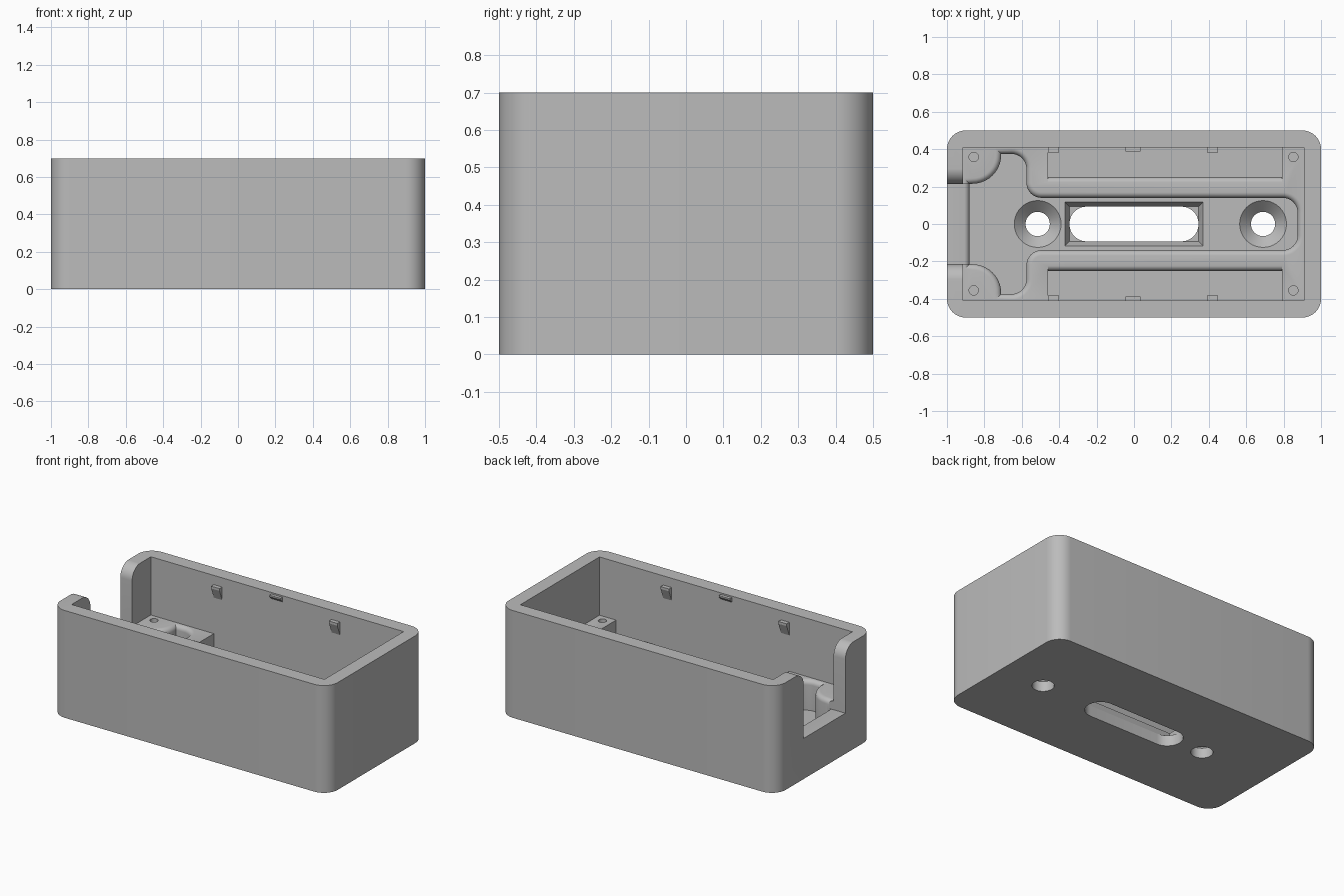
import bpy, bmesh, math
from mathutils import Vector, Matrix

cube = bpy.data.objects.get("Cube")
if cube:
    bpy.data.objects.remove(cube, do_unlink=True)

FLOOR, LEDGE, SILL, TOP = 0.125, 0.32, 0.265, 0.7
FILLET = 0.03

grey = bpy.data.materials.new("plain grey")
grey.use_nodes = True
grey.diffuse_color = (0.5, 0.5, 0.5, 1)
shader = next(n for n in grey.node_tree.nodes if n.type == "BSDF_PRINCIPLED")
shader.inputs["Base Color"].default_value = (0.5, 0.5, 0.5, 1)


def rounded(corners, steps=10):
    """Counter-clockwise outline from (u, v, radius) corners."""
    out = []
    for i, (x, y, r) in enumerate(corners):
        p = Vector((x, y))
        if not r:
            out.append(p)
            continue
        d1 = (Vector(corners[i - 1][:2]) - p).normalized()
        d2 = (Vector(corners[(i + 1) % len(corners)][:2]) - p).normalized()
        half = d1.angle(d2) / 2
        centre = p + (d1 + d2).normalized() * r / math.sin(half)
        s = p + d1 * r / math.tan(half) - centre
        e = p + d2 * r / math.tan(half) - centre
        sweep = math.atan2(s.x * e.y - s.y * e.x, s.dot(e))
        out += [centre + Matrix.Rotation(sweep * k / steps, 2) @ s for k in range(steps + 1)]
    return out


def rect(x0, x1, y0, y1, r=0):
    return rounded([(x0, y0, r), (x1, y0, r), (x1, y1, r), (x0, y1, r)])


def circle(x, y, r, n=40):
    return [Vector((x + r * math.cos(math.tau * k / n), y + r * math.sin(math.tau * k / n)))
            for k in range(n)]


def grow(outline, d):
    """Offset an outline outwards."""
    if not d:
        return outline
    out = []
    for i, p in enumerate(outline):
        a = (p - outline[i - 1]).normalized()
        b = (outline[(i + 1) % len(outline)] - p).normalized()
        n1, n2 = Vector((a.y, -a.x)), Vector((b.y, -b.x))
        out.append(p + (n1 + n2) * d / (1 + n1.dot(n2)))
    return out


def loft(name, outline, levels, axis="z"):
    """Solid through (height, offset) levels of one outline along an axis."""
    place = {"z": lambda u, v, w: (u, v, w), "x": lambda u, v, w: (w, u, v),
             "y": lambda u, v, w: (u, w, v)}[axis]
    bm = bmesh.new()
    rings = [[bm.verts.new(place(p.x, p.y, w)) for p in grow(outline, d)] for w, d in levels]
    n = len(outline)
    for lo, hi in zip(rings, rings[1:]):
        for i in range(n):
            j = (i + 1) % n
            bm.faces.new((lo[i], lo[j], hi[j], hi[i]))
    bm.faces.new(rings[0][::-1])
    bm.faces.new(rings[-1])
    bmesh.ops.recalc_face_normals(bm, faces=bm.faces)
    mesh = bpy.data.meshes.new(name)
    bm.to_mesh(mesh)
    bm.free()
    mesh.materials.append(grey)
    ob = bpy.data.objects.new(name, mesh)
    bpy.context.collection.objects.link(ob)
    return ob


cutters = []


def cut(outline, levels, axis="z"):
    ob = loft("cutter", outline, levels, axis)
    ob.hide_render = True
    cutters.append(ob)


# Outer body and main cavity above the ledge
case = loft("case_body", rect(-1, 1, -0.5, 0.5, 0.1), [(0, 0), (TOP, 0)])
cut(rect(-0.915, 0.91, -0.408, 0.408), [(LEDGE, 0), (0.9, 0)])

# Central pocket, curving round the corner bosses, with a rounded rim
side = [(0.875, 0.14, 0.08), (-0.575, 0.14, 0.08), (-0.575, 0.375, 0.08),
        (-0.71, 0.375, 0), (-0.71, 0.215, 0.155), (-0.88, 0.215, 0)]
pocket = rounded(side + [(x, -y, r) for x, y, r in reversed(side)])
rim = [(LEDGE - FILLET + FILLET * math.sin(a), FILLET * (1 - math.cos(a)))
       for a in (math.pi / 2 * k / 6 for k in range(7))]
cut(pocket, [(FLOOR, 0)] + rim + [(0.4, FILLET)])

# Long side recesses with a rounded inner edge
eps = 0.0005
for s in (1, -1):
    profile = [(0.408, FLOOR, 0), (0.408, 0.36, 0), (0.2, 0.36, 0), (0.2, LEDGE + eps, 0),
               (0.25, LEDGE + eps, FILLET), (0.25, FLOOR, 0)]
    if s < 0:
        profile = [(-y, z, r) for y, z, r in reversed(profile)]
    cut(rounded(profile), [(-0.46, 0), (0.79, 0)], "x")

# End notch with rounded shoulders and a rounded sill
half = [(0.215, SILL, 0), (0.215, TOP + eps, 0.085), (0.4, TOP + eps, 0), (0.4, 0.8, 0)]
cut(rounded(half + [(-y, z, r) for y, z, r in reversed(half)]), [(-1.1, 0), (-0.87, 0)], "x")
cut(rounded([(-0.88, FLOOR + eps, 0), (-0.8, FLOOR + eps, 0), (-0.8, 0.3, 0), (-0.97, 0.3, 0),
             (-0.97, SILL + eps, 0), (-0.88, SILL + eps, FILLET)]),
    [(-0.214, 0), (0.214, 0)], "y")

# Countersunk mounting holes
for x in (-0.515, 0.69):
    cut(circle(x, 0, 0.065), [(-0.1, 0), (FLOOR - 0.06, 0), (FLOOR, 0.06), (0.2, 0.06)])

# Floor slot with a tapered rectangular mouth
cut(rect(-0.345, 0.345, -0.093, 0.093, 0.092), [(-0.1, 0), (0.1, 0)])
cut(rect(-0.345, 0.345, -0.093, 0.093), [(0.07, 0), (FLOOR, 0.024), (0.2, 0.024)])

# Corner screw holes
for x in (-0.857, 0.852):
    for y in (-0.355, 0.358):
        cut(circle(x, y, 0.025, 24), [(0.17, 0), (0.4, 0)])

# Apply the cuts
for c in cutters:
    m = case.modifiers.new("cut", "BOOLEAN")
    m.operation, m.solver, m.object = "DIFFERENCE", "EXACT", c
bpy.context.view_layer.update()
result = bpy.data.meshes.new_from_object(case.evaluated_get(bpy.context.evaluated_depsgraph_get()))
case.modifiers.clear()
case.data = result
for c in cutters:
    bpy.data.objects.remove(c, do_unlink=True)

# Wedge clips and small rim tabs on the long inner walls
for s, where in ((1, "back"), (-1, "front")):
    def wedge(name, x, width, z0, z1, depth, lip):
        pts = [(0.412, z0), (0.412, z1), (0.408 - depth, z1), (0.408 - depth, z1 - lip), (0.408, z0)]
        loft(name, [Vector((s * y, z)) for y, z in pts],
             [(x - width / 2, 0), (x + width / 2, 0)], "x")
    wedge(where + "_clip_right", -0.43, 0.06, 0.555, 0.64, 0.027, 0.015)
    wedge(where + "_clip_left", 0.42, 0.06, 0.555, 0.64, 0.027, 0.015)
    wedge(where + "_rim_tab", -0.005, 0.08, 0.66, 0.69, 0.02, 0.01)

# Smooth the fillets and keep the edges sharp
bpy.ops.object.select_all(action="DESELECT")
case.select_set(True)
bpy.context.view_layer.objects.active = case
bpy.ops.object.shade_smooth_by_angle(angle=math.radians(30))
